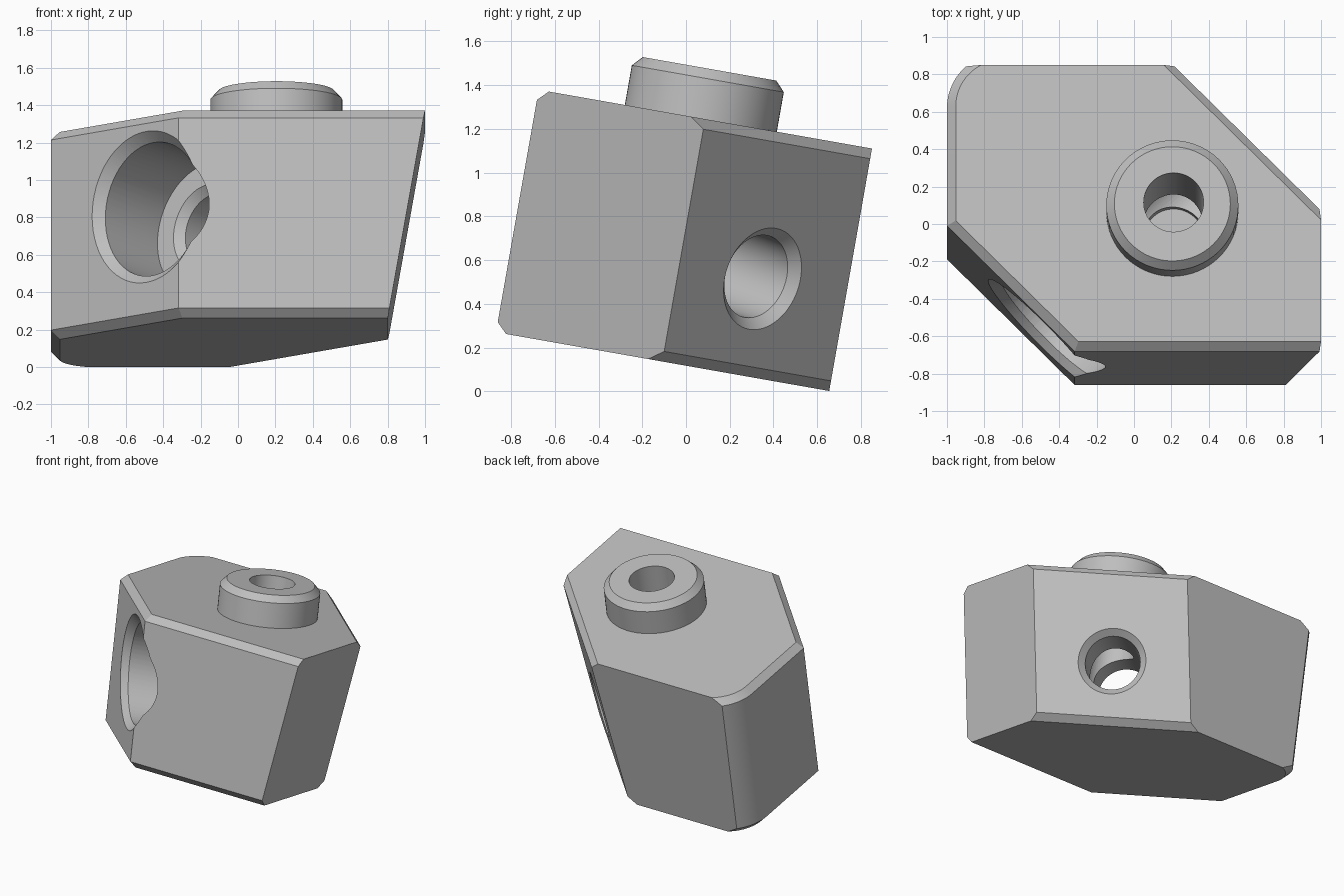
import bpy, bmesh, math
from mathutils import Vector

if "Cube" in bpy.data.objects:
    bpy.data.objects.remove(bpy.data.objects["Cube"], do_unlink=True)

TILT = math.radians(10)
BOTTOM, TOP, CHAMFER = 0.115, 1.241, 0.047
FRONT, BACK = -0.903, 0.645

grey = bpy.data.materials.new("machined grey")
grey.use_nodes = True
color = (0.52, 0.52, 0.52, 1)
grey.diffuse_color = color
grey.node_tree.nodes["Principled BSDF"].inputs["Base Color"].default_value = color


def loft(name, rings):
    """Skin a closed solid through matching rings of points."""
    bm = bmesh.new()
    loops = [[bm.verts.new(p) for p in ring] for ring in rings]
    n = len(loops[0])
    for a, b in zip(loops, loops[1:]):
        for i in range(n):
            j = (i + 1) % n
            bm.faces.new((a[i], a[j], b[j], b[i]))
    bm.faces.new(loops[0][::-1])
    bm.faces.new(loops[-1])
    bmesh.ops.recalc_face_normals(bm, faces=bm.faces)
    mesh = bpy.data.meshes.new(name)
    bm.to_mesh(mesh)
    bm.free()
    mesh.materials.append(grey)
    obj = bpy.data.objects.new(name, mesh)
    bpy.context.collection.objects.link(obj)
    return obj


def turned(name, origin, axis, profile, sides=64):
    """Round solid from (distance, radius) pairs along an axis."""
    axis = Vector(axis).normalized()
    turn = Vector((0, 0, 1)).rotation_difference(axis)
    angles = [math.tau * i / sides for i in range(sides)]
    return loft(name, [[Vector(origin) + turn @ Vector((r * math.cos(t), r * math.sin(t), d))
                        for t in angles] for d, r in profile])


def combine(target, tool, operation):
    mod = target.modifiers.new(tool.name, 'BOOLEAN')
    mod.operation, mod.object, mod.solver = operation, tool, 'EXACT'
    bpy.context.view_layer.objects.active = target
    bpy.ops.object.modifier_apply(modifier=mod.name)
    bpy.data.objects.remove(tool, do_unlink=True)


def outline(w, inset):
    """Body section: cut corners, one rounded corner, leaning right-hand side."""
    lean = (w - TOP) * math.tan(TILT)
    diagonal = inset * math.sqrt(2)
    back_cut = 0.87 - diagonal
    front_cut = -1.22 + diagonal
    left, front, side = -1 + inset, FRONT + inset, 1 + lean
    pts = [(front_cut - front, front), (side, front),
           (side, back_cut - 1), (back_cut + lean - BACK, BACK)]
    r = 0.3 - inset
    sweep = math.asin((BACK - 0.42) / r)
    for i in range(13):
        t = sweep * (1 - i / 12)
        pts.append((-0.7 - r * math.cos(t), 0.42 + r * math.sin(t)))
    pts.append((left, front_cut - left))
    return [(x, y, w) for x, y in pts]


# Main block with chamfered top and bottom rims
body = loft("block_body", [outline(BOTTOM, CHAMFER), outline(BOTTOM + CHAMFER, 0),
                           outline(TOP - CHAMFER, 0), outline(TOP, CHAMFER)])

# Raised collar on the top
collar_spot = (0.205, -0.15, 0)
combine(body, turned("collar", collar_spot, (0, 0, 1),
                     [(1.18, 0.353), (1.425, 0.353), (1.471, 0.31)]), 'UNION')

# Stepped bore from the front corner through to the back corner
mouth = Vector((-0.49, -0.73, 0.741))
bore_axis = Vector((1, 1, -math.tan(TILT))).normalized()
exit_d = (Vector((0.485, 0.266, 0.565)) - mouth).dot(bore_axis)
combine(body, turned("bore_cutter", mouth, bore_axis,
                     [(-0.4, 0.36), (0.45, 0.36), (0.45, 0.24), (0.495, 0.195),
                      (exit_d - 0.045, 0.195), (exit_d, 0.24), (exit_d + 0.1, 0.34)]), 'DIFFERENCE')

# Countersunk rim at the bore mouth
combine(body, turned("rim_cutter", mouth, (1, 1, 0),
                     [(-0.05, 0.46), (0.055, 0.355)]), 'DIFFERENCE')

# Blind hole down through the collar, crossing the bore
combine(body, turned("collar_hole_cutter", (0.212, -0.142, 0), (0, 0, 1),
                     [(0.36, 0.16), (1.6, 0.16)]), 'DIFFERENCE')

# Tilt the finished block and shade it
body.rotation_euler.x = -TILT
bpy.ops.object.select_all(action='DESELECT')
body.select_set(True)
bpy.context.view_layer.objects.active = body
bpy.ops.object.transform_apply(location=False, rotation=True, scale=False)
bpy.ops.object.shade_smooth_by_angle(angle=math.radians(25))
